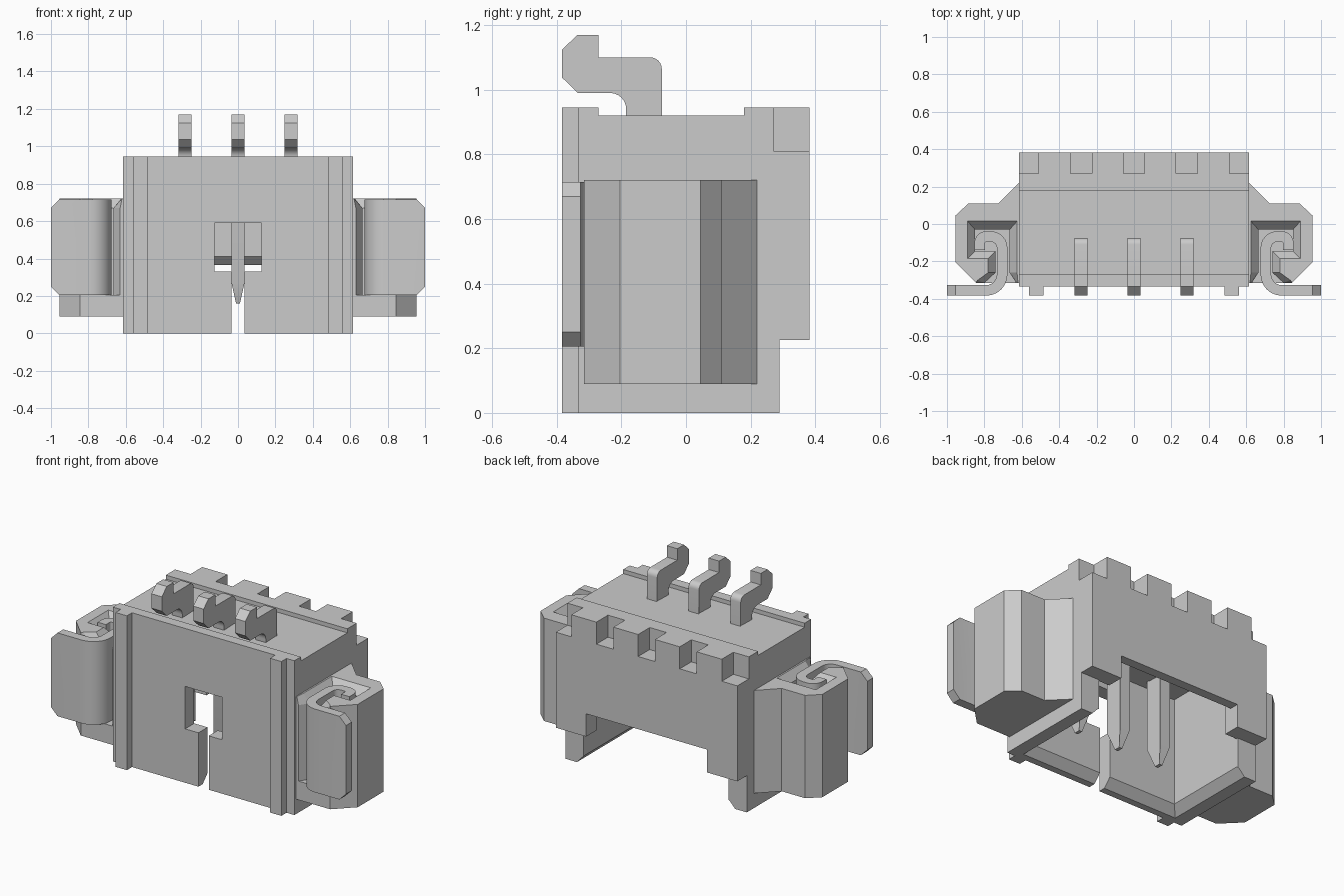
import bpy, bmesh, math
from mathutils import Vector

if "Cube" in bpy.data.objects:
    bpy.data.objects.remove(bpy.data.objects["Cube"])


def finish(name, bm):
    bmesh.ops.recalc_face_normals(bm, faces=bm.faces[:])
    me = bpy.data.meshes.new(name)
    bm.to_mesh(me)
    bm.free()
    ob = bpy.data.objects.new(name, me)
    bpy.context.collection.objects.link(ob)
    return ob


def loft(rings, bm=None):
    # joins equal-length rings of 3D points and caps both ends
    bm = bm or bmesh.new()
    vs = [[bm.verts.new(p) for p in r] for r in rings]
    n = len(vs[0])
    for a, b in zip(vs, vs[1:]):
        for i in range(n):
            j = (i + 1) % n
            bm.faces.new((a[i], a[j], b[j], b[i]))
    bm.faces.new(vs[0])
    bm.faces.new(vs[-1])
    return bm


def along_x(pts, x0, x1):
    return loft([[(x, y, z) for y, z in pts] for x in (x0, x1)])


def along_z(*layers):
    return loft([[(x, y, z) for x, y in pts] for pts, z in layers])


def rect(x0, x1, y0, y1):
    return [(x0, y0), (x1, y0), (x1, y1), (x0, y1)]


def box(x0, x1, y0, y1, z0, z1):
    r = rect(x0, x1, y0, y1)
    return along_z((r, z0), (r, z1))


def fillet(pts, closed, steps=6):
    # points are (u, v) or (u, v, radius); corners with a radius are rounded
    out, n = [], len(pts)
    for i, p in enumerate(pts):
        if len(p) == 2 or (not closed and i in (0, n - 1)):
            out.append(Vector(p[:2]))
            continue
        c = Vector(p[:2])
        a = (Vector(pts[i - 1][:2]) - c).normalized() * p[2]
        b = (Vector(pts[(i + 1) % n][:2]) - c).normalized() * p[2]
        for k in range(steps + 1):
            t = k / steps * math.pi / 2
            out.append(c + a * (1 - math.sin(t)) + b * (1 - math.cos(t)))
    return out


def ribbon(path, h):
    # outline of a strip of half thickness h around a path
    left, right = [], []
    for i, p in enumerate(path):
        d0 = (p - path[max(i - 1, 0)]).normalized()
        d1 = (path[min(i + 1, len(path) - 1)] - p).normalized()
        d = (d0 + d1).normalized()
        ref = d1 if d1.length else d0
        off = Vector((-d.y, d.x)) * h / d.dot(ref)
        left.append(p + off)
        right.append(p - off)
    return left + right[::-1]


def cut(ob, bm):
    cutter = finish("cutter", bm)
    cutter.hide_render = True
    m = ob.modifiers.new("cut", 'BOOLEAN')
    m.operation, m.solver, m.object = 'DIFFERENCE', 'EXACT', cutter
    bpy.context.view_layer.objects.active = ob
    bpy.ops.object.modifier_apply(modifier=m.name)
    bpy.data.objects.remove(cutter)


def mirror(ob):
    ob.modifiers.new("mirror", 'MIRROR').use_axis[0] = True


def smooth(ob):
    bpy.ops.object.select_all(action='DESELECT')
    ob.select_set(True)
    bpy.context.view_layer.objects.active = ob
    bpy.ops.object.shade_smooth_by_angle(angle=math.radians(30))


# housing: stepped side profile
housing = finish("housing", along_x(
    [(-.333, 0), (.29, 0), (.29, .225), (.382, .225), (.382, .945), (.18, .945),
     (.18, .92), (-.27, .92), (-.27, .945), (-.333, .945)], -.615, .615))
# socket cavity with a flared mouth
cut(housing, along_z((rect(-.55, .55, -.305, .36), -.015), (rect(-.49, .49, -.245, .28), .05),
                     (rect(-.49, .49, -.245, .28), .7)))
# open back with bevelled lip
cut(housing, box(-.49, .49, .2, .5, -.1, .225))
cut(housing, along_x([(.2, -.1), (.5, -.1), (.5, .365), (.325, .365), (.28, .41), (.2, .41)],
                     -.41, .41))
# front window and slit
cut(housing, box(-.125, .125, -.5, -.2, .33, .59))
cut(housing, box(-.035, .035, -.5, -.2, -.1, .4))
# notches along the top back edge
for x0, x1 in ((-.7, -.51), (-.34, -.225), (-.057, .057), (.225, .34), (.51, .7)):
    cut(housing, box(x0, x1, .27, .5, .81, 1.1))

# front ribs
mirror(finish("front_rib", box(.485, .562, -.383, -.32, 0, .945)))

# side holders: solid base, then a C-shaped slot that widens at the top
outer = [(.58, .255), (.725, .11), (.885, .11), (.955, .045), (.955, -.205), (.845, -.315)]
deep = [(.8, -.315), (.74, -.26), (.74, -.145), (.85, -.145), (.85, -.03), (.665, -.03),
        (.665, -.26), (.63, -.315), (.58, -.315)]
wide = [(.835, -.3), (.78, -.26), (.78, -.185), (.89, -.185), (.89, .015), (.625, .015),
        (.625, -.26), (.62, -.315), (.58, -.315)]
base = outer + [(.58, -.315)]
mirror(finish("holder_base", along_z((base, .09), (base, .205))))
mirror(finish("holder_clip", along_z((outer + deep, .205), (outer + deep, .67),
                                     (outer + wide, .72))))

# bent metal solder tabs
path = fillet([(1, -.355), (.705, -.355, .085), (.705, -.067, .06), (.825, -.067, .035),
               (.825, -.14)], False)
outline = ribbon(path, .028)
bm = along_z((outline, .205), (outline, .715))
tips = [e for e in bm.edges if all(v.co.x > .999 for v in e.verts)
        and abs(e.verts[0].co.z - e.verts[1].co.z) < .01]
bmesh.ops.bevel(bm, geom=tips, offset=.045, segments=1, affect='EDGES')
tab = finish("solder_tab", bm)
mirror(tab)
smooth(tab)

# contact pins: cranked tail above, tapered tip below
profile = fillet([(-.075, .27), (-.075, 1.1, .035), (-.27, 1.1), (-.27, 1.17), (-.335, 1.17),
                  (-.383, 1.125), (-.383, 1.037), (-.335, .99), (-.185, .99, .05),
                  (-.185, .27), (-.148, .16), (-.112, .16)], True)
for i in (-1, 0, 1):
    bm = along_x(profile, -.035, .035)
    for v in bm.verts:
        if v.co.z < .2:
            v.co.x *= .3
    pin = finish("contact_pin", bm)
    pin.location.x = i * .283
    smooth(pin)
